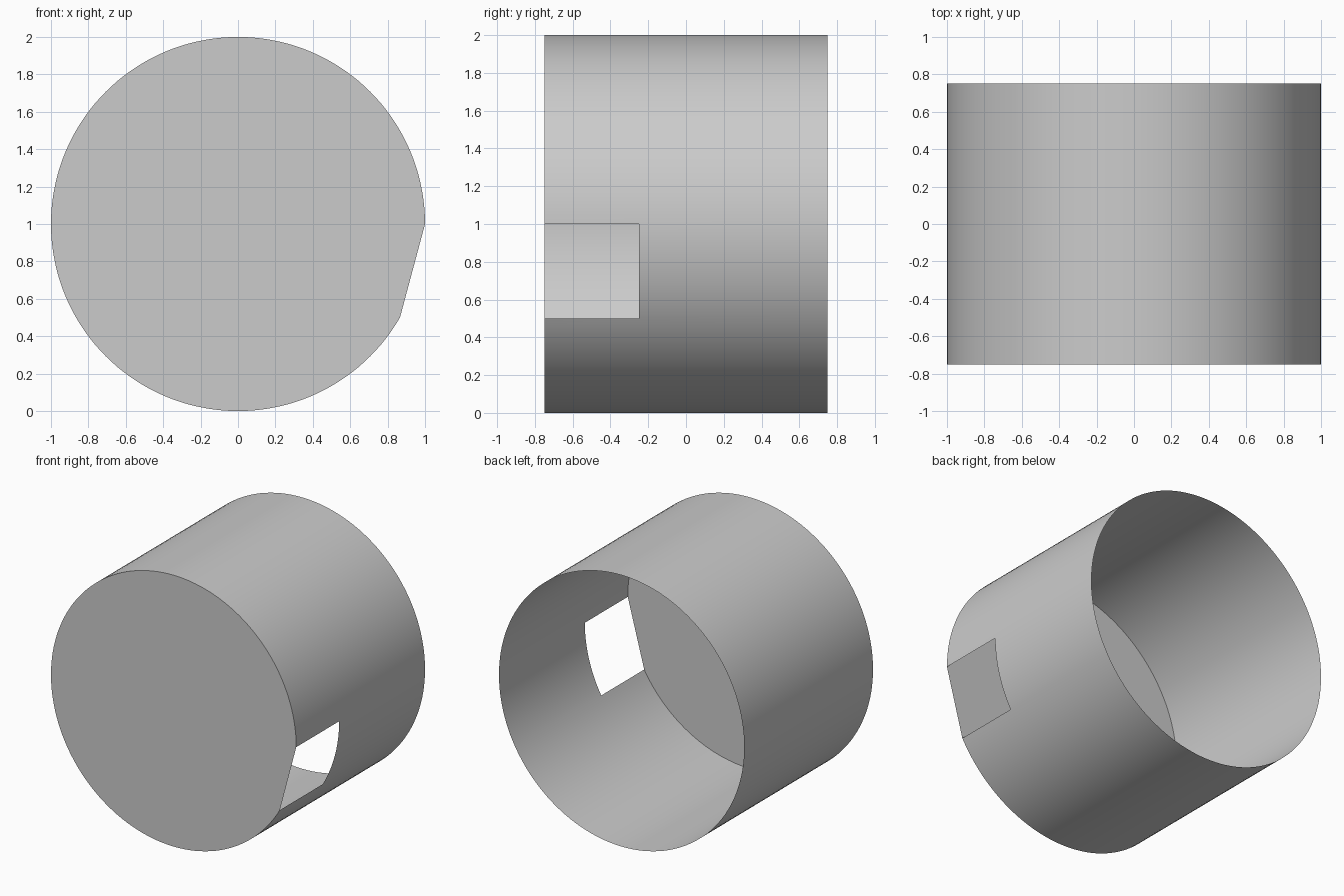
import bpy, bmesh, math

if "Cube" in bpy.data.objects:
    bpy.data.objects.remove(bpy.data.objects["Cube"])

# Single grey material
grey = bpy.data.materials.new("light_grey")
grey.use_nodes = True
colour = (0.6, 0.6, 0.6, 1.0)
grey.diffuse_color = colour
grey.node_tree.nodes["Principled BSDF"].inputs["Base Color"].default_value = colour

SEGMENTS = 144
RADIUS = 1.0
WINDOW_START = SEGMENTS * 11 // 12      # window spans the last 30 degrees
RING_Y = (-0.75, -0.25, 0.75)           # front rim, window end, open back rim

bm = bmesh.new()
rings = []
for y in RING_Y:
    rings.append([bm.verts.new((RADIUS * math.cos(math.tau * i / SEGMENTS), y,
                                1.0 + RADIUS * math.sin(math.tau * i / SEGMENTS)))
                  for i in range(SEGMENTS)])

# Drum wall, leaving the side window open in the front band
for band, (a, b) in enumerate(zip(rings, rings[1:])):
    for i in range(SEGMENTS):
        if band == 0 and i >= WINDOW_START:
            continue
        j = (i + 1) % SEGMENTS
        bm.faces.new((a[i], b[i], b[j], a[j]))

# Front cap, cut straight across beside the window
bm.faces.new(rings[0][:WINDOW_START + 1])
bmesh.ops.delete(bm, geom=[v for v in bm.verts if not v.link_faces], context='VERTS')

mesh = bpy.data.meshes.new("open_drum")
bm.to_mesh(mesh)
bm.free()
mesh.materials.append(grey)
drum = bpy.data.objects.new("open_drum", mesh)
bpy.context.collection.objects.link(drum)

# Smooth wall with a sharp cap rim
bpy.ops.object.select_all(action='DESELECT')
drum.select_set(True)
bpy.context.view_layer.objects.active = drum
bpy.ops.object.shade_smooth_by_angle(angle=math.radians(30))
